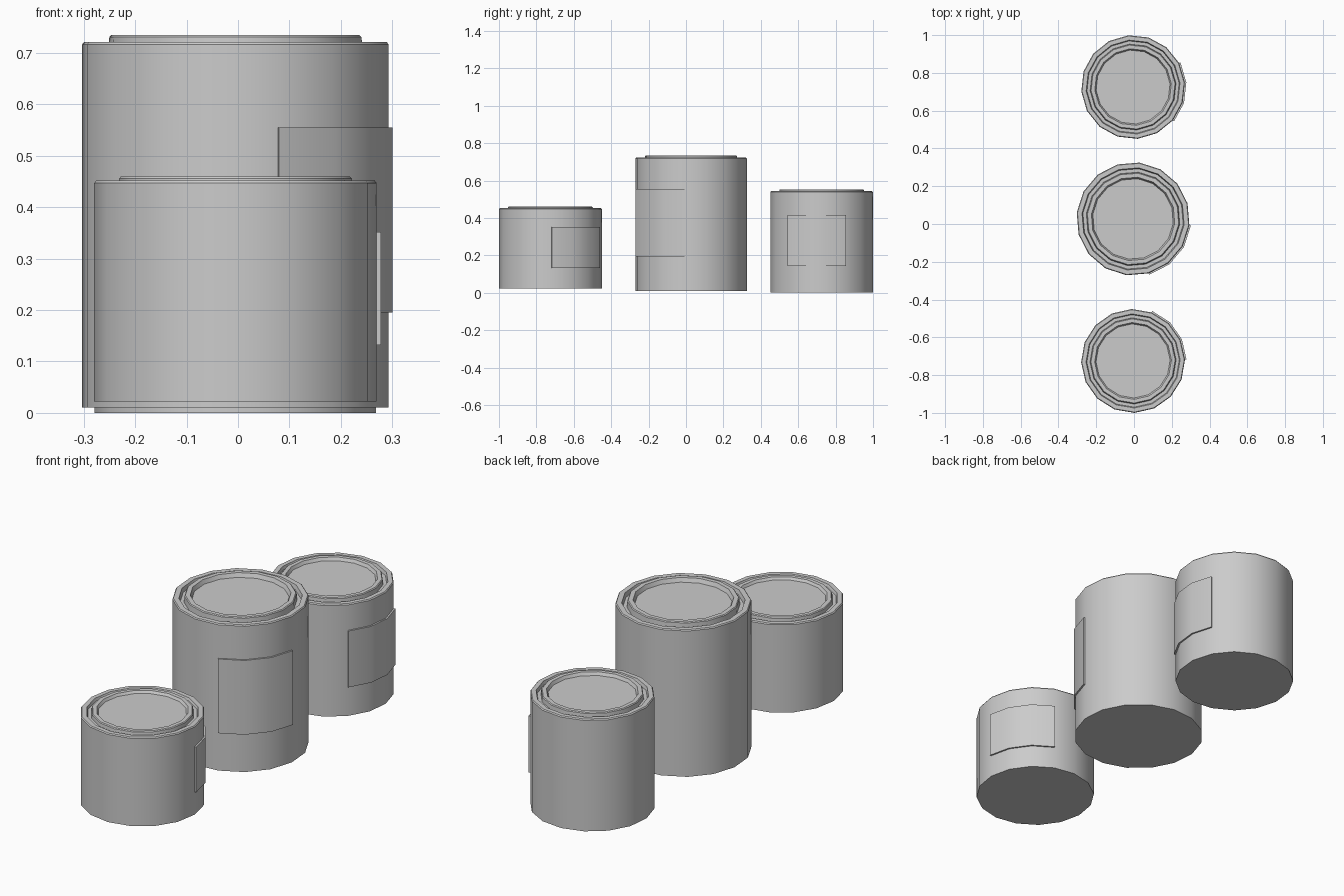
import bpy, bmesh
from math import cos, sin, radians

if "Cube" in bpy.data.objects:
    bpy.data.objects.remove(bpy.data.objects["Cube"])

SIDES = 16
STEP = 360 / SIDES


def finish(name, bm, loc):
    bmesh.ops.recalc_face_normals(bm, faces=bm.faces)
    mesh = bpy.data.meshes.new(name)
    bm.to_mesh(mesh)
    bm.free()
    ob = bpy.data.objects.new(name, mesh)
    ob.location = loc
    bpy.context.collection.objects.link(ob)
    bpy.ops.object.select_all(action='DESELECT')
    ob.select_set(True)
    bpy.context.view_layer.objects.active = ob
    bpy.ops.object.shade_smooth_by_angle(angle=radians(30))
    return ob


def ring(bm, r, z, start):
    angles = [radians(start + STEP * i) for i in range(SIDES)]
    return [bm.verts.new((r * cos(a), r * sin(a), z)) for a in angles]


def can(name, loc, r, z0, rim, top, start):
    # one lathed skin: wall, rounded rim, groove, raised lid ring, sunken lid
    k, h = r / 0.3, top - rim
    profile = [(r, z0), (r, rim - 0.005), (r - 0.004, rim),
               (0.272 * k, rim), (0.267 * k, rim - 1.6 * h),
               (0.249 * k, rim - 1.6 * h), (0.247 * k, top - 0.004),
               (0.243 * k, top), (0.222 * k, top), (0.214 * k, top - 1.5 * h)]
    bm = bmesh.new()
    rings = [ring(bm, pr, pz, start) for pr, pz in profile]
    for a, b in zip(rings, rings[1:]):
        for i in range(SIDES):
            j = (i + 1) % SIDES
            bm.faces.new((a[i], a[j], b[j], b[i]))
    bm.faces.new(rings[0])
    bm.faces.new(rings[-1])
    finish(name, bm, loc)


def label(name, loc, r, z0, z1, start):
    # thin curved plate following three wall facets
    bm = bmesh.new()
    loops = []
    for i in range(4):
        a = radians(start + STEP * i)
        loops.append([bm.verts.new((q * cos(a), q * sin(a), z))
                      for q, z in ((r, z0), (r + 0.008, z0), (r + 0.008, z1), (r, z1))])
    for a, b in zip(loops, loops[1:]):
        for i in range(4):
            j = (i + 1) % 4
            bm.faces.new((a[i], a[j], b[j], b[i]))
    bm.faces.new(loops[0])
    bm.faces.new(loops[-1])
    finish(name, bm, loc)


# name, y, radius, bottom, rim, lid top, label bottom, label top, label start angle
CANS = [
    ("front", -0.725, 0.275, 0.022, 0.452, 0.460, 0.132, 0.352, 1.5),
    ("middle", 0.027, 0.300, 0.010, 0.722, 0.735, 0.195, 0.555, -74),
    ("back", 0.725, 0.275, 0.000, 0.543, 0.553, 0.142, 0.415, -40),
]
for n, y, r, z0, rim, top, l0, l1, start in CANS:
    can(n + "_can", (-0.005, y, 0), r, z0, rim, top, start)
    label(n + "_label", (-0.005, y, 0), r, l0, l1, start)
